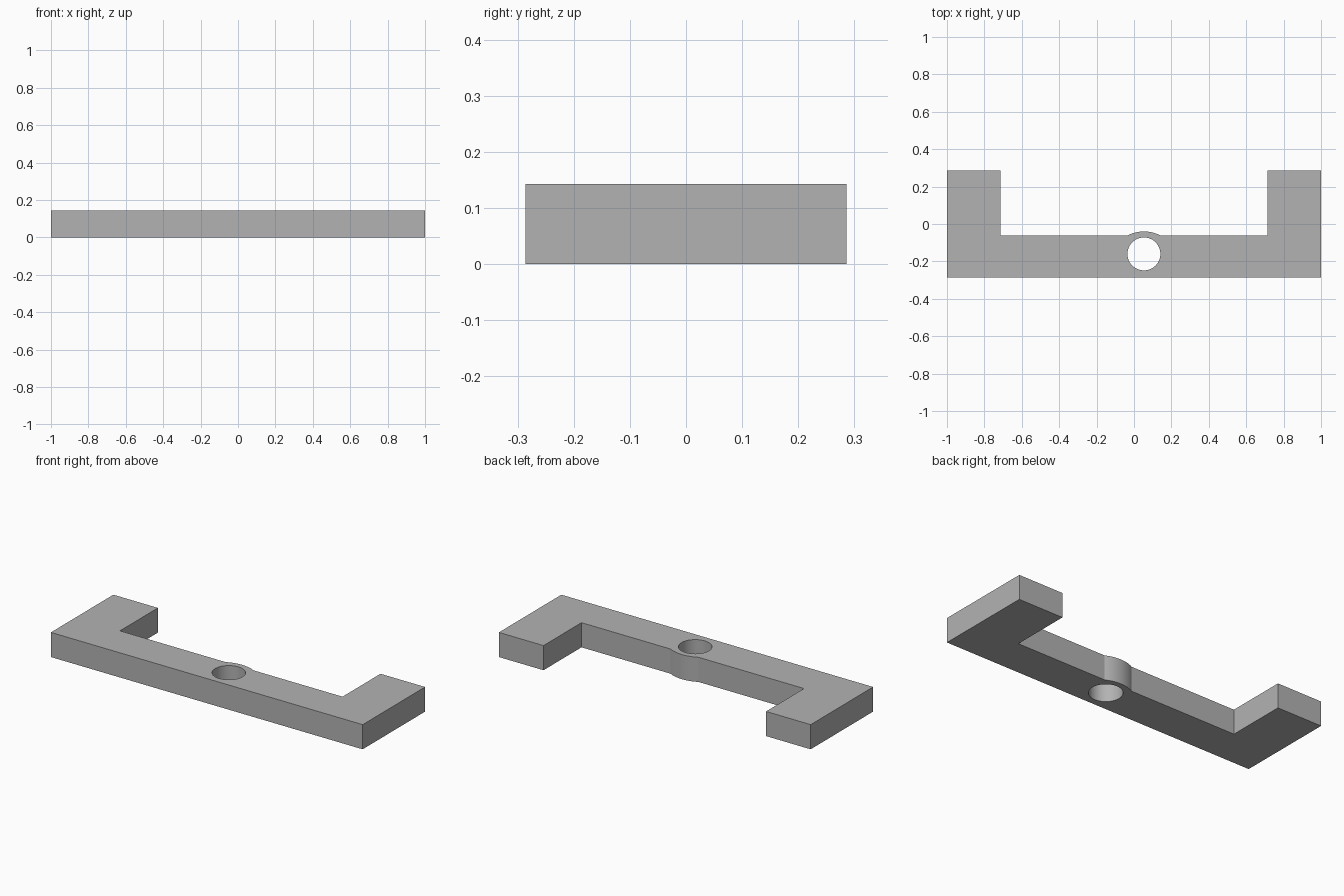
import bpy
import bmesh
from math import asin, sin, cos, radians

cube = bpy.data.objects.get("Cube")
if cube:
    bpy.data.objects.remove(cube, do_unlink=True)

HEIGHT = 0.143
HALF_DEPTH = 0.286
ARM_INNER = 0.714
BAR_BACK = -0.062
HOLE = (0.053, -0.16)
HOLE_RADIUS = 0.088
BULGE_HALF, BULGE_RISE = 0.09, 0.022

grey = bpy.data.materials.new("matte grey")
grey.use_nodes = True
grey.diffuse_color = (0.45, 0.45, 0.45, 1)
grey.node_tree.nodes["Principled BSDF"].inputs["Base Color"].default_value = grey.diffuse_color


def extruded(name, points, z0, z1):
    """Solid with a flat outline, listed counter-clockwise."""
    bm = bmesh.new()
    face = bm.faces.new([bm.verts.new((x, y, z0)) for x, y in points])
    result = bmesh.ops.extrude_face_region(bm, geom=[face])
    top = [v for v in result["geom"] if isinstance(v, bmesh.types.BMVert)]
    bmesh.ops.translate(bm, verts=top, vec=(0, 0, z1 - z0))
    bmesh.ops.recalc_face_normals(bm, faces=bm.faces[:])
    mesh = bpy.data.meshes.new(name)
    bm.to_mesh(mesh)
    bm.free()
    mesh.materials.append(grey)
    obj = bpy.data.objects.new(name, mesh)
    bpy.context.collection.objects.link(obj)
    return obj


# Shallow bulge on the back of the bar, beside the hole
radius = (BULGE_HALF ** 2 + BULGE_RISE ** 2) / (2 * BULGE_RISE)
half_angle = asin(BULGE_HALF / radius)
centre_y = BAR_BACK + BULGE_RISE - radius
steps = 16
bulge = []
for i in range(steps + 1):
    a = half_angle * (1 - 2 * i / steps)
    bulge.append((HOLE[0] + radius * sin(a), centre_y + radius * cos(a)))

# Bar with an arm at each end
outline = [(-1, -HALF_DEPTH), (1, -HALF_DEPTH), (1, HALF_DEPTH),
           (ARM_INNER, HALF_DEPTH), (ARM_INNER, BAR_BACK)]
outline += bulge
outline += [(-ARM_INNER, BAR_BACK), (-ARM_INNER, HALF_DEPTH), (-1, HALF_DEPTH)]
bracket = extruded("bracket", outline, 0, HEIGHT)

# Round hole through the bar
circle = [(HOLE[0] + HOLE_RADIUS * cos(radians(a)),
           HOLE[1] + HOLE_RADIUS * sin(radians(a))) for a in range(0, 360, 6)]
cutter = extruded("hole_cutter", circle, -0.1, HEIGHT + 0.1)
cut = bracket.modifiers.new("hole", 'BOOLEAN')
cut.operation = 'DIFFERENCE'
cut.solver = 'EXACT'
cut.object = cutter

bpy.ops.object.select_all(action='DESELECT')
bracket.select_set(True)
bpy.context.view_layer.objects.active = bracket
bpy.ops.object.modifier_apply(modifier=cut.name)
bpy.data.objects.remove(cutter, do_unlink=True)
bpy.ops.object.shade_smooth_by_angle(angle=radians(20))
